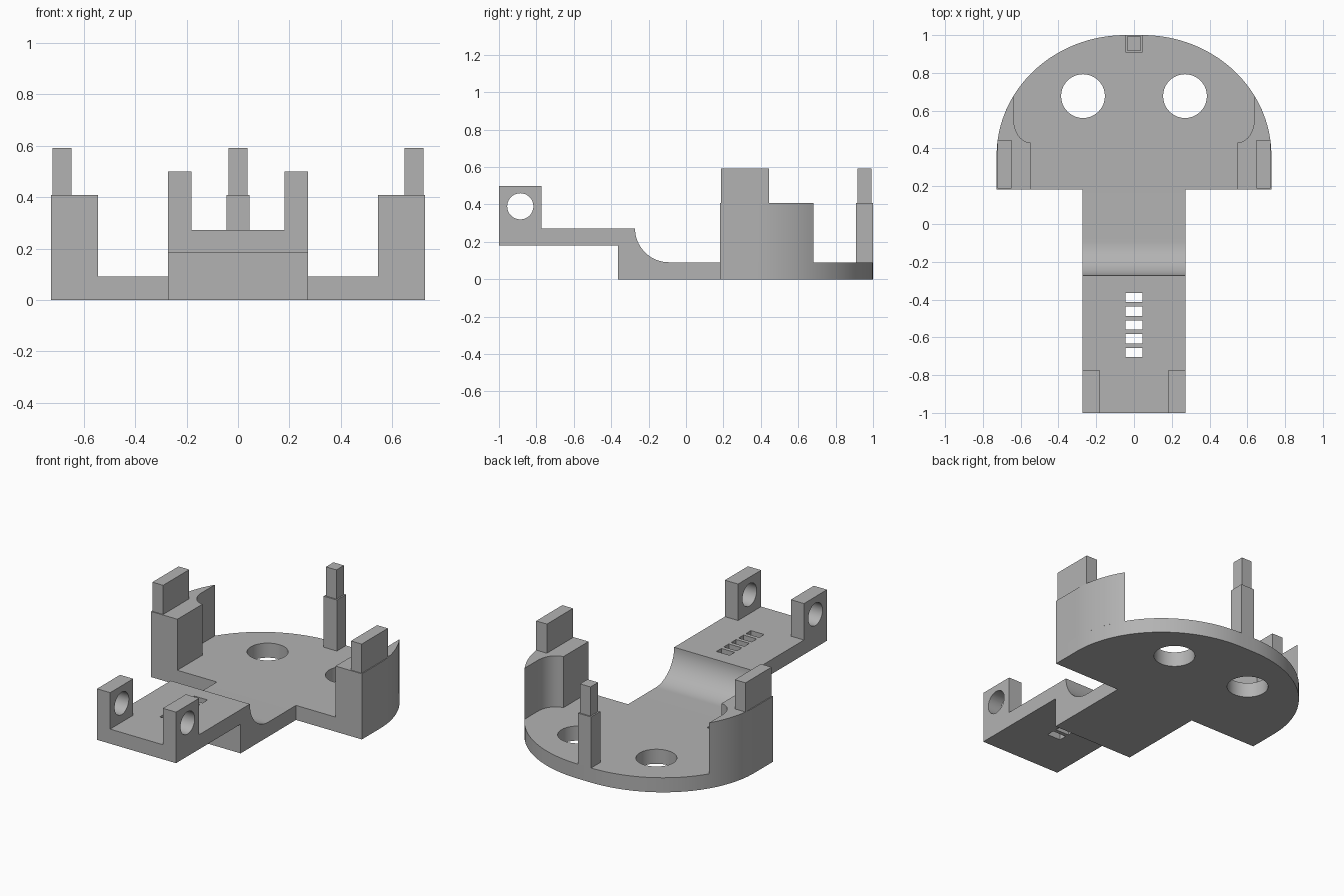
import bpy, bmesh, math
from mathutils import Vector

if "Cube" in bpy.data.objects:
    bpy.data.objects.remove(bpy.data.objects["Cube"])

U = 1 / 11          # basic module of the bracket
FRONT = 2 * U       # front edge of the round plate

gray = bpy.data.materials.new("plain gray")
gray.use_nodes = True
gray.diffuse_color = (0.45, 0.45, 0.45, 1)
gray.node_tree.nodes["Principled BSDF"].inputs["Base Color"].default_value = (0.45, 0.45, 0.45, 1)


def prism(name, points, direction):
    """Extrude a closed planar outline along a direction."""
    bm = bmesh.new()
    face = bm.faces.new([bm.verts.new(p) for p in points])
    new = bmesh.ops.extrude_face_region(bm, geom=[face])["geom"]
    verts = [v for v in new if isinstance(v, bmesh.types.BMVert)]
    bmesh.ops.translate(bm, verts=verts, vec=Vector(direction))
    bmesh.ops.recalc_face_normals(bm, faces=bm.faces)
    mesh = bpy.data.meshes.new(name)
    bm.to_mesh(mesh)
    bm.free()
    mesh.materials.append(gray)
    obj = bpy.data.objects.new(name, mesh)
    bpy.context.collection.objects.link(obj)
    return obj


def slab(name, outline, z0, z1):
    return prism(name, [(x, y, z0) for x, y in outline], (0, 0, z1 - z0))


def box(name, x0, x1, y0, y1, z0, z1):
    return slab(name, [(x0, y0), (x1, y0), (x1, y1), (x0, y1)], z0, z1)


def arc(cx, cy, rx, ry, a0, a1, n):
    angles = [math.radians(a0 + (a1 - a0) * i / n) for i in range(n + 1)]
    return [(cx + rx * math.cos(a), cy + ry * math.sin(a)) for a in angles]


def cut(obj, cutters):
    """Subtract the cutters, then discard them."""
    for c in cutters:
        c.hide_render = True
        mod = obj.modifiers.new("cut", 'BOOLEAN')
        mod.operation, mod.solver, mod.object = 'DIFFERENCE', 'EXACT', c
        bpy.context.view_layer.objects.active = obj
        bpy.ops.object.modifier_apply(modifier=mod.name)
        bpy.data.objects.remove(c)


def smooth(obj):
    bpy.ops.object.select_all(action='DESELECT')
    obj.select_set(True)
    bpy.context.view_layer.objects.active = obj
    bpy.ops.object.shade_smooth_by_angle(angle=math.radians(30))


# Round base plate with two holes
RX, RY, CY = 7.5 * U, 7 * U, 4 * U
quarter = arc(U / 2, CY, RX, RY, 0, 90, 32)
rim = [(8 * U, FRONT)] + quarter
plate = slab("base_plate", rim + [(-x, y) for x, y in reversed(rim)], 0, U)
cut(plate, [slab("hole_cutter", arc(s * 0.27, 0.677, 0.116, 0.116, 0, 351, 39), -U, 2 * U)
            for s in (-1, 1)])
smooth(plate)

# Stepped arm with a concave ramp and a row of slots
ramp = arc(-U, 3 * U, 2 * U, 2 * U, 180, 270, 20)
profile = [(-1, 2 * U), (-4 * U, 2 * U), (-4 * U, 0), (FRONT, 0), (FRONT, U)]
profile += ramp[::-1] + [(-1, 3 * U)]
arm = prism("stepped_arm", [(-3 * U, y, z) for y, z in profile], (6 * U, 0, 0))
slots = []
for i in range(5):
    y = -0.389 - 0.0728 * i
    slots.append(box("slot_cutter", -U / 2, U / 2, y - 0.0245, y + 0.0245, U, 4 * U))
cut(arm, slots)
smooth(arm)

# Mirrored parts
WALL_X = 7 * U
wall_end = math.degrees(math.acos((WALL_X - U / 2) / RX))
wall = [(6 * U, FRONT), (8 * U, FRONT)] + arc(U / 2, CY, RX, RY, 0, wall_end, 18)
wall += arc(6 * U, 0.55, U, 0.12, 0, -90, 12)
for side, s in (("left", 1), ("right", -1)):
    # Curved side wall with a tab on top
    smooth(slab(side + "_wall", [(s * x, y) for x, y in wall], U, 4.5 * U))
    box(side + "_wall_tab", s * 0.648, s * 0.722, FRONT + 0.006, 0.445, 4.5 * U, 6.5 * U)
    # Pierced lug at the end of the arm
    lug = box(side + "_lug", s * 2 * U, s * 3 * U, -1, -8.5 * U, 3 * U, 5.5 * U)
    ring = arc(-0.886, 0.39, 0.07, 0.07, 0, 350, 35)
    cut(lug, [prism("pin_cutter", [(s * U, y, z) for y, z in ring], (s * 3 * U, 0, 0))])
    smooth(lug)

# Stepped post at the back
box("back_post", -U / 2, U / 2, 10 * U, 1, U, 4.5 * U)
box("back_post_tip", -0.036, 0.036, 0.918, 0.992, 4.5 * U, 6.5 * U)
